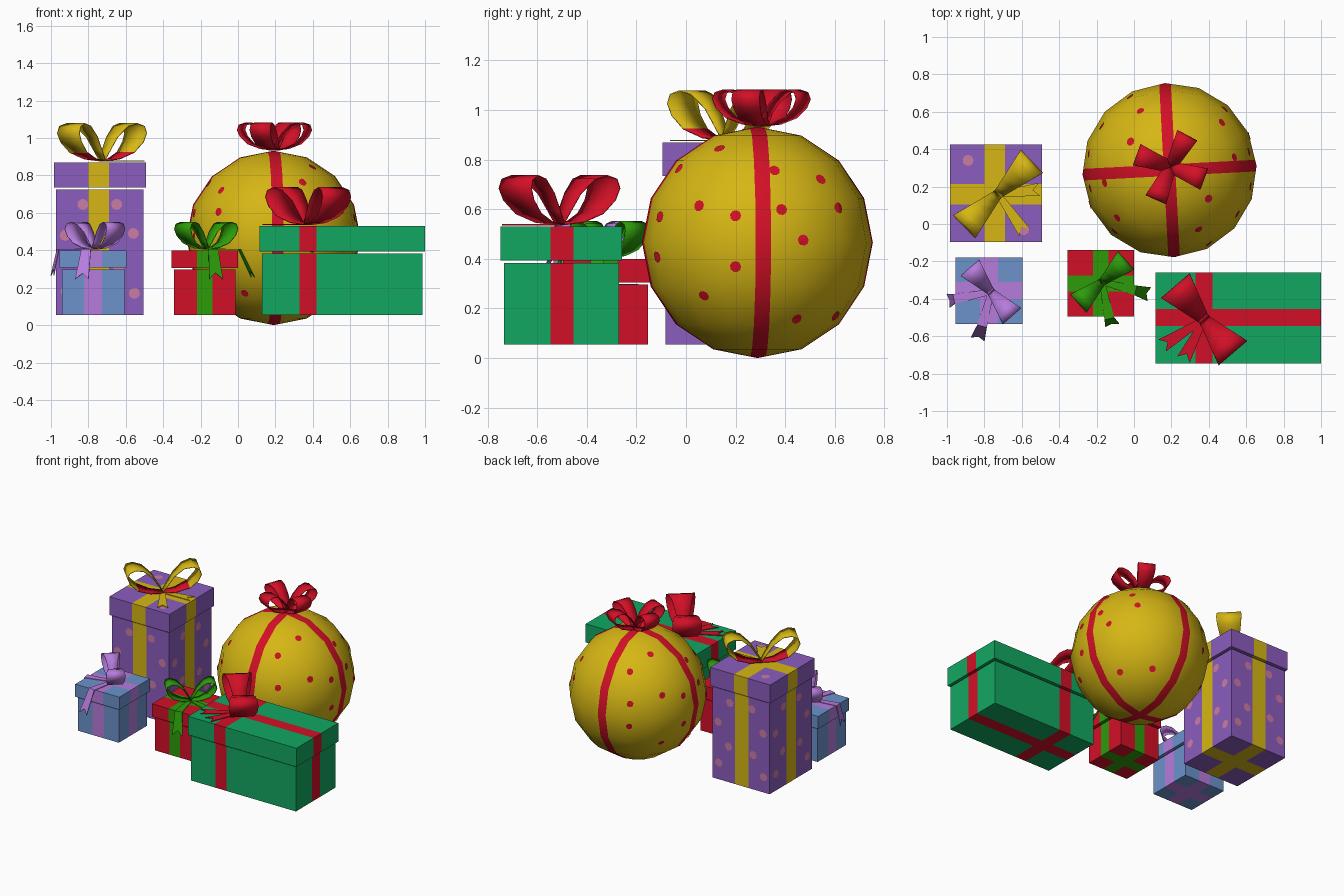
import bpy, bmesh, math
from mathutils import Vector, Matrix
from mathutils.bvhtree import BVHTree

if "Cube" in bpy.data.objects:
    bpy.data.objects.remove(bpy.data.objects["Cube"])


def material(name, r, g, b):
    m = bpy.data.materials.new(name)
    m.diffuse_color = (r, g, b, 1)
    m.use_nodes = True
    m.node_tree.nodes["Principled BSDF"].inputs["Base Color"].default_value = m.diffuse_color
    return m


PURPLE = material("purple", .26, .11, .52)
YELLOW = material("golden yellow", .67, .47, .007)
PINK = material("pink", .60, .20, .37)
RED = material("red", .65, .005, .02)
BLUE = material("soft blue", .15, .29, .60)
LILAC = material("lilac", .47, .20, .72)
GREEN = material("leaf green", .026, .33, .003)
TEAL = material("emerald", .006, .39, .12)


def make(name, bm, mats, smooth=False):
    me = bpy.data.meshes.new(name)
    for m in mats:
        me.materials.append(m)
    for f in bm.faces:
        f.smooth = smooth
    bm.to_mesh(me)
    ob = bpy.data.objects.new(name, me)
    bpy.context.collection.objects.link(ob)
    return ob


def cut_bands(bm, cx, cy, w):
    """Cut two crossing ribbon bands into the surface and colour them slot 1."""
    for axis, c in ((0, cx), (1, cy)):
        for s in (-1, 1):
            co, no = Vector(), Vector()
            co[axis], no[axis] = c + s * w / 2, 1
            bmesh.ops.bisect_plane(bm, geom=bm.verts[:] + bm.edges[:] + bm.faces[:],
                                   plane_co=co, plane_no=no)
    for f in bm.faces:
        p = f.calc_center_median()
        if abs(p.x - cx) < w / 2 or abs(p.y - cy) < w / 2:
            f.material_index = 1


def banded_box(name, x, y, z, cx, cy, w, mats):
    bm = bmesh.new()
    size = [b - a for a, b in (x, y, z)]
    mid = [(a + b) / 2 for a, b in (x, y, z)]
    bmesh.ops.create_cube(bm, size=1,
                          matrix=Matrix.Translation(mid) @ Matrix.Diagonal((*size, 1)))
    cut_bands(bm, cx, cy, w)
    make(name, bm, mats)
    return BVHTree.FromBMesh(bm)


def gift_box(name, x, y, z_lid, z_top, cx, cy, w, mats):
    """Lid with a slightly smaller body under it."""
    i = .013
    lid = banded_box(name + "_lid", x, y, (z_lid + .005, z_top), cx, cy, w, mats)
    body = banded_box(name + "_body", (x[0] + i, x[1] - i), (y[0] + i, y[1] - i),
                      (.055, z_lid - .004), cx, cy, w, mats)
    return lid, body


def spots(name, tree, places, radius, mat, sides=9):
    """Thin discs laid on a surface; places are (point, normal) pairs."""
    bm = bmesh.new()

    def on_surface(p):
        loc, n, _, _ = tree.find_nearest(p)
        return bm.verts.new(loc + n * .004)

    for p, n in places:
        u = n.orthogonal().normalized()
        v = n.cross(u)
        c = on_surface(p)
        ring = [on_surface(p + radius * (u * math.cos(a) + v * math.sin(a)))
                for a in (k * math.tau / sides for k in range(sides))]
        for k in range(sides):
            bm.faces.new((c, ring[k], ring[(k + 1) % sides]))
    make(name, bm, [mat])


def thicken(ob, t=.005):
    mod = ob.modifiers.new("thickness", 'SOLIDIFY')
    mod.thickness, mod.offset = t, 0


# side profile of one bow loop: outwards along the bottom, back over the top
LOOP = [(0, .03), (.35, .08), (.7, .25), (.92, .52), (1, .75), (.95, .93),
        (.78, 1), (.55, .93), (.3, .65), (.12, .3), (0, .06)]


def bow(name, centre, angles, R, H, w0, w1, mat, lining=None):
    bm = bmesh.new()
    for deg in angles:
        d = Vector((math.cos(math.radians(deg)), math.sin(math.radians(deg)), 0))
        side = Vector((-d.y, d.x, 0))
        rows = []
        for r, h in LOOP:
            p = Vector(centre) + d * r * R + Vector((0, 0, h * H))
            half = side * (w0 + (w1 - w0) * r) / 2
            rows.append((bm.verts.new(p - half), bm.verts.new(p + half)))
        for k, (a, b) in enumerate(zip(rows, rows[1:])):
            f = bm.faces.new((a[0], a[1], b[1], b[0]))
            f.material_index = int(lining is not None and k < 2)
    thicken(make(name, bm, [mat] + ([lining] if lining else []), True))


def tail(name, path, w0, w1, mat):
    """Ribbon end along a path, widening to a notched tip."""
    bm = bmesh.new()
    pts = [Vector(p) for p in path]
    flat = pts[-1] - pts[0]
    flat.z = 0
    side = Vector((-flat.y, flat.x, 0)).normalized()
    rows = []
    for k, p in enumerate(pts):
        half = side * (w0 + (w1 - w0) * k / (len(pts) - 1)) / 2
        notch = (pts[-1] - pts[-2]).normalized() * .035 if k == len(pts) - 1 else Vector()
        rows.append([bm.verts.new(q) for q in (p - half, p - notch, p + half)])
    for a, b in zip(rows, rows[1:]):
        for j in (0, 1):
            bm.faces.new((a[j], a[j + 1], b[j + 1], b[j]))
    thicken(make(name, bm, [mat]))


# tall purple box with pink spots
lid, body = gift_box("tall_box", (-.985, -.493), (-.095, .425), .73, .87,
                     -.745, .16, .11, [PURPLE, YELLOW])
mid, places = Vector((-.739, .165, 0)), []
for q in range(4):
    rot = Matrix.Rotation(q * math.pi / 2, 3, 'Z')
    for u, z in ((-.09, .645), (.09, .645), (-.185, .48), (.18, .49),
                 (-.1, .32), (.1, .31), (-.18, .18), (.185, .17)):
        places.append((mid + rot @ Vector((u, -.24, z)), rot @ Vector((0, -1, 0))))
spots("tall_box_spots", body, places, .03, PINK)
spots("tall_box_lid_spots", lid,
      [(Vector((x, y, .87)), Vector((0, 0, 1))) for x, y in ((-.887, .34), (-.59, -.03))],
      .03, PINK)
bow("tall_box_bow", (-.727, .16, .872), (44, 224), .25, .205, .05, .17, YELLOW, RED)
tail("tall_box_tail_a", [(-.727, .16, .877), (-.585, -.045, .877)], .03, .07, YELLOW)
tail("tall_box_tail_b", [(-.727, .16, .877), (-.505, .185, .877)], .03, .07, YELLOW)

# small blue box with draped ribbon ends
gift_box("blue_box", (-.955, -.595), (-.535, -.178), .302, .4,
         -.775, -.357, .095, [BLUE, LILAC])
bow("blue_box_bow", (-.765, -.363, .402), (131, 311), .17, .148, .04, .13, LILAC)
tail("blue_box_tail_front", [(-.765, -.363, .407), (-.812, -.545, .405), (-.835, -.615, .245)],
     .03, .075, LILAC)
tail("blue_box_tail_side", [(-.765, -.363, .407), (-.962, -.4, .405), (-.992, -.41, .265)],
     .03, .075, LILAC)

# small red box with draped ribbon ends
gift_box("red_box", (-.355, 0), (-.495, -.14), .3, .4,
         -.178, -.318, .085, [RED, GREEN])
bow("red_box_bow", (-.17, -.31, .402), (42, 222), .17, .148, .04, .13, GREEN)
tail("red_box_tail_front", [(-.17, -.31, .407), (-.132, -.505, .405), (-.117, -.54, .245)],
     .03, .075, GREEN)
tail("red_box_tail_side", [(-.17, -.31, .407), (.008, -.355, .405), (.08, -.375, .255)],
     .03, .075, GREEN)

# long green box
gift_box("long_box", (.115, 1), (-.747, -.258), .388, .53,
         .375, -.5, .092, [TEAL, RED])
bow("long_box_bow", (.375, -.51, .532), (130.5, 310.5), .235, .203, .06, .2, RED)
tail("long_box_tail_a", [(.375, -.51, .537), (.15, -.65, .537)], .03, .075, RED)
tail("long_box_tail_b", [(.375, -.51, .537), (.265, -.725, .537)], .03, .075, RED)

# ball with crossing bands, slightly turned
R = .466
centre = Vector((.19, .288, R))
turn = Matrix.Rotation(math.radians(3), 4, 'Z')
bm = bmesh.new()
bmesh.ops.create_uvsphere(bm, u_segments=16, v_segments=8, radius=R)
cut_bands(bm, 0, 0, .062)
bmesh.ops.transform(bm, matrix=Matrix.Translation(centre) @ turn, verts=bm.verts)
ball = make("ball", bm, [YELLOW, RED], True)
ball.data.normals_split_custom_set_from_vertices(
    [(v.co - centre).normalized() for v in ball.data.vertices])

# ball spots: one half, repeated turned by 180 degrees
places = []
for y, z in ((-.32, .30), (-.155, .385), (-.24, .15), (-.09, .11), (-.09, -.10),
             (-.40, .105), (-.41, -.06), (-.22, -.22), (.07, .295), (.26, .26),
             (.10, .135), (.33, .14), (.185, .01), (.16, -.31), (.32, -.30)):
    for s in (-1, 1):
        d = Vector((s * math.sqrt(max(0, R * R - y * y - z * z)), s * y, z))
        places.append((centre + d, d.normalized()))
spots("ball_spots", BVHTree.FromBMesh(bm), places, .023, RED)
bow("ball_bow", (.195, .305, .932), (-20, 62, 160, 246), .19, .148, .06, .12, RED)
